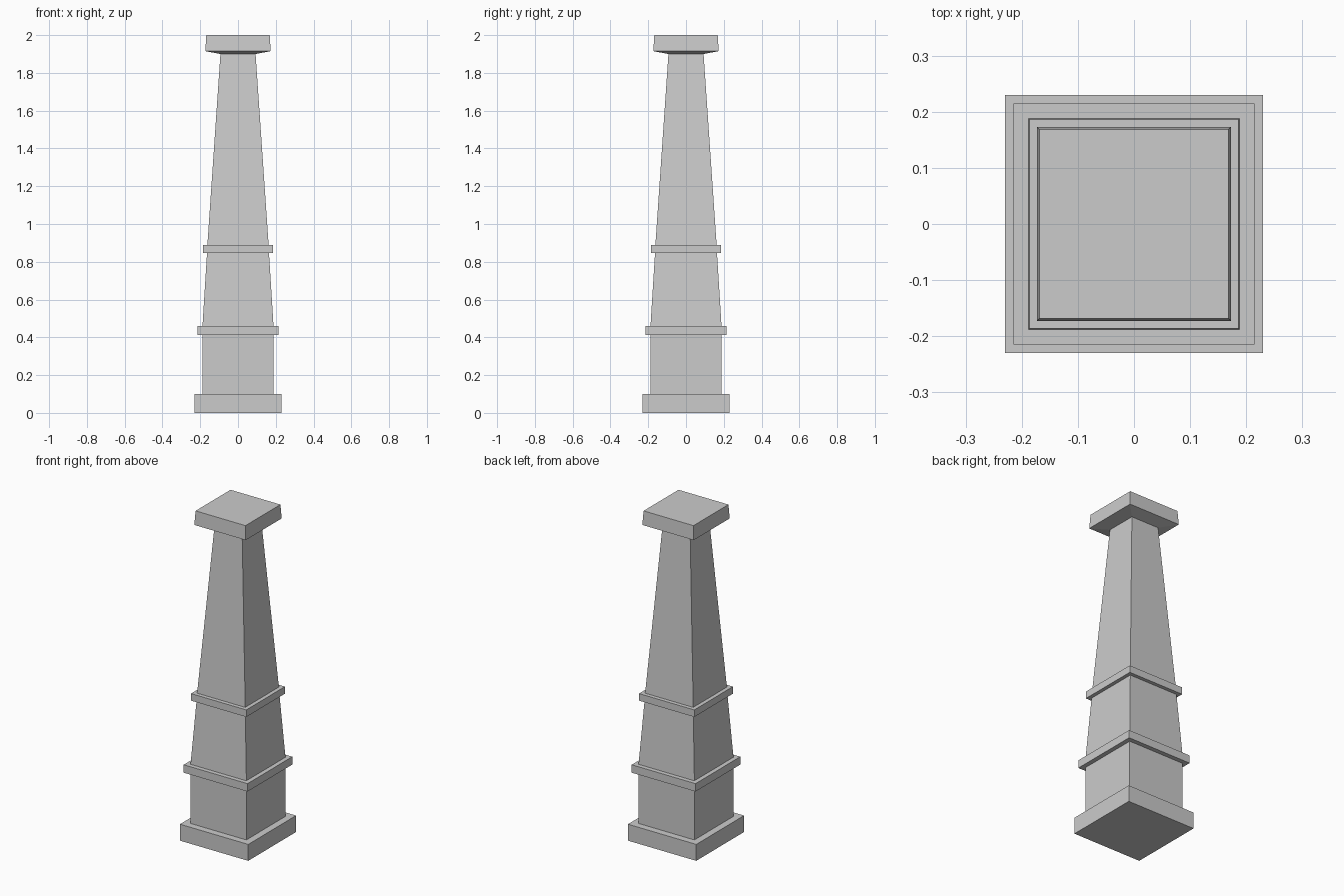
import bpy, bmesh

if "Cube" in bpy.data.objects:
    bpy.data.objects.remove(bpy.data.objects["Cube"])


def square_loft(name, rings):
    """Stack square rings given as (half width, z) and cap both ends."""
    bm = bmesh.new()
    loops = [[bm.verts.new((sx * h, sy * h, z))
              for sx, sy in ((-1, -1), (1, -1), (1, 1), (-1, 1))]
             for h, z in rings]
    for low, high in zip(loops, loops[1:]):
        for i in range(4):
            j = (i + 1) % 4
            bm.faces.new((low[i], low[j], high[j], high[i]))
    bm.faces.new(loops[0][::-1])
    bm.faces.new(loops[-1])
    mesh = bpy.data.meshes.new(name)
    bm.to_mesh(mesh)
    bm.free()
    obj = bpy.data.objects.new(name, mesh)
    bpy.context.collection.objects.link(obj)
    return obj


# Straight base
square_loft("plinth", [(0.23, 0), (0.23, 0.10)])
square_loft("pedestal", [(0.188, 0.10), (0.188, 0.412)])
square_loft("lower_band", [(0.215, 0.412), (0.215, 0.46)])

# Tapered shaft, split by the upper band
square_loft("lower_shaft", [(0.188, 0.46), (0.164, 0.847)])
square_loft("upper_band", [(0.186, 0.847), (0.186, 0.89)])
square_loft("upper_shaft", [(0.162, 0.89), (0.093, 1.90)])

# Cap with sloped underside and slightly tapered sides
square_loft("cap", [(0.093, 1.90), (0.173, 1.915), (0.168, 2.0)])
